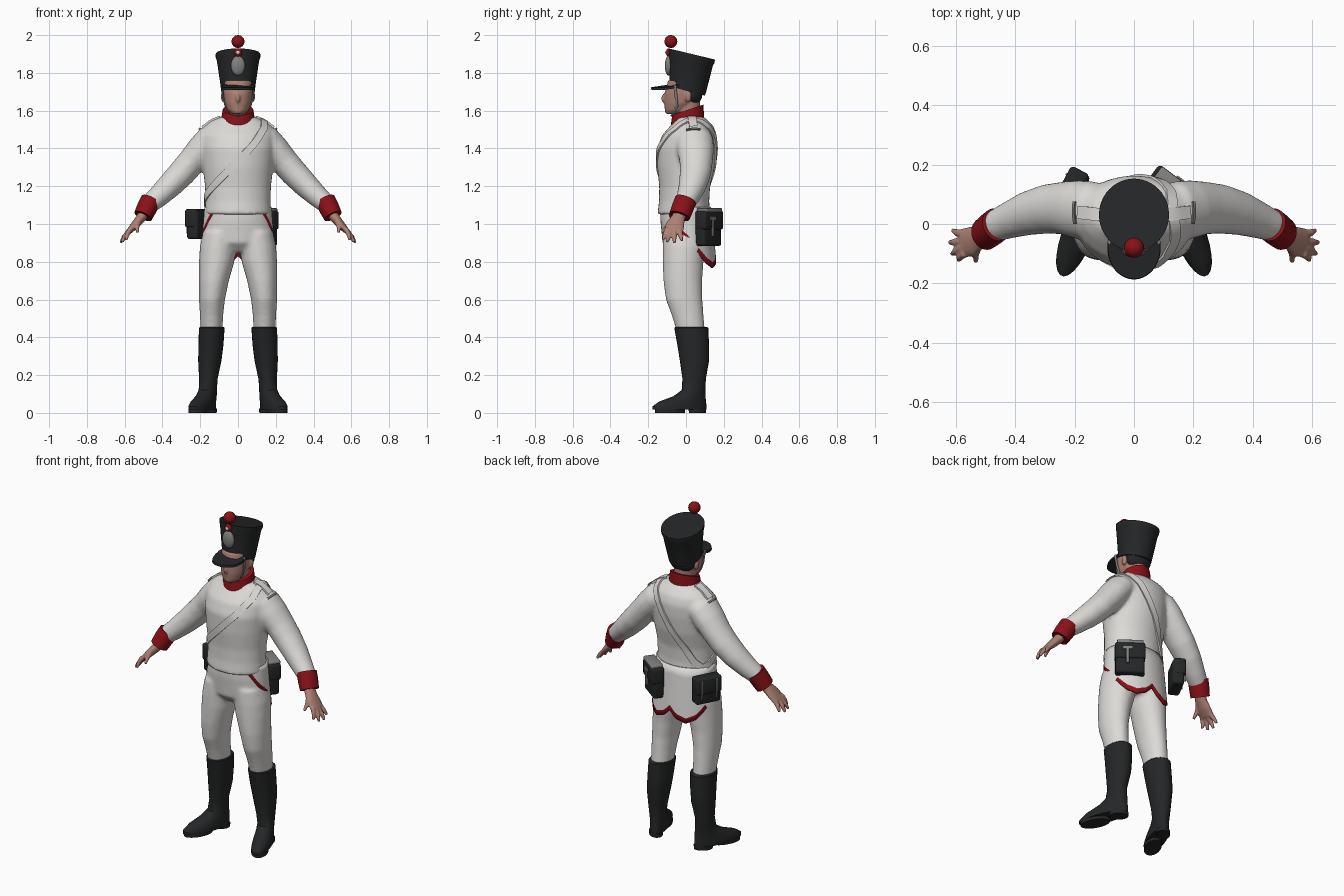
import bpy, bmesh, math
from mathutils import Vector, Matrix

old = bpy.data.objects.get("Cube")
if old:
    bpy.data.objects.remove(old, do_unlink=True)


def material(name, r, g, b):
    m = bpy.data.materials.new(name)
    m.diffuse_color = (r, g, b, 1)
    m.use_nodes = True
    bsdf = next(n for n in m.node_tree.nodes if n.type == 'BSDF_PRINCIPLED')
    bsdf.inputs["Base Color"].default_value = (r, g, b, 1)
    return m


WHITE = material("white cloth", .72, .70, .68)
RED = material("red cloth", .25, .006, .009)
BLACK = material("black leather", .018, .019, .02)
SKIN = material("skin", .42, .22, .175)
GREY = material("grey metal", .22, .22, .215)
made = []


def loft(bm, rings, n=24, s=1, flat=True):
    """Rings are x, y, z, radius a, radius b and an optional slope of z along y."""
    centres = [Vector((s * r[0], r[1], r[2])) for r in rings]
    loops = []
    for i, r in enumerate(rings):
        t = Vector((0, 0, 1)) if flat else (
            centres[min(i + 1, len(rings) - 1)] - centres[max(i - 1, 0)]).normalized()
        v = Vector((0, 1, 0))
        v = (v - t * v.dot(t)).normalized()
        u = v.cross(t)
        slope = r[5] if len(r) > 5 else 0
        loop = []
        for k in range(n):
            a = math.tau * k / n
            off = u * r[3] * math.cos(a) + v * r[4] * math.sin(a)
            off.z += slope * off.y
            loop.append(bm.verts.new(centres[i] + off))
        loops.append(loop)
    for a, b in zip(loops, loops[1:]):
        for k in range(n):
            bm.faces.new((a[k], a[(k + 1) % n], b[(k + 1) % n], b[k]))
    bm.faces.new(loops[0])
    bm.faces.new(loops[-1])


def ball(bm, centre, radii):
    m = Matrix.Translation(centre) @ Matrix.Diagonal((*radii, 1))
    bmesh.ops.create_uvsphere(bm, u_segments=24, v_segments=14, radius=1, matrix=m)


def finish(name, bm, *mats, voxel=0, subdiv=0):
    bmesh.ops.recalc_face_normals(bm, faces=bm.faces)
    me = bpy.data.meshes.new(name)
    bm.to_mesh(me)
    bm.free()
    for m in mats:
        me.materials.append(m)
    ob = bpy.data.objects.new(name, me)
    bpy.context.collection.objects.link(ob)
    if voxel:
        mod = ob.modifiers.new("merge", 'REMESH')
        mod.mode, mod.voxel_size, mod.use_smooth_shade = 'VOXEL', voxel, True
        mod = ob.modifiers.new("soften", 'SMOOTH')
        mod.factor, mod.iterations = .5, 5
    if subdiv:
        ob.modifiers.new("round", 'SUBSURF').levels = subdiv
        ob.modifiers["round"].render_levels = subdiv
    made.append(ob)
    return ob


def solid(name, mat, rings, **kw):
    bm = bmesh.new()
    loft(bm, rings, kw.pop("n", 32), kw.pop("s", 1), kw.pop("flat", True))
    return finish(name, bm, mat, **kw)


def blob(name, mat, centre, radii):
    bm = bmesh.new()
    ball(bm, centre, radii)
    return finish(name, bm, mat)


# Coat: torso and both sleeves merged
bm = bmesh.new()
loft(bm, [(0, -.012, 1.05, .177, .14), (0, -.01, 1.12, .173, .133), (0, -.007, 1.2, .175, .135),
          (0, 0, 1.3, .187, .152), (0, .005, 1.4, .197, .158), (0, .018, 1.47, .197, .145),
          (0, .03, 1.515, .18, .117), (0, .03, 1.545, .145, .09), (0, .015, 1.57, .08, .075)], 32)
for s in (1, -1):
    loft(bm, [(.1, .04, 1.46, .075, .09), (.15, .045, 1.44, .082, .1), (.193, .05, 1.392, .08, .098),
              (.245, .054, 1.33, .075, .088), (.297, .05, 1.27, .073, .083),
              (.361, .035, 1.204, .067, .074), (.423, .012, 1.145, .058, .062),
              (.475, -.01, 1.10, .05, .052)], 24, s, False)
coat = finish("coat", bm, WHITE, voxel=.011)

# Trousers: hips and both legs merged
bm = bmesh.new()
loft(bm, [(0, -.01, .85, .06, .07), (0, -.01, .9, .165, .115), (0, -.008, .96, .187, .122),
          (0, -.01, 1.02, .18, .126), (0, -.01, 1.1, .165, .125)], 32)
for s in (1, -1):
    loft(bm, [(.14, .028, .42, .057, .074), (.14, .008, .52, .062, .085), (.138, -.01, .6, .069, .097),
              (.128, -.017, .7, .08, .103), (.113, -.015, .8, .094, .108),
              (.104, -.01, .88, .098, .113), (.095, -.008, .96, .09, .112)], 24, s)
finish("trousers", bm, WHITE, voxel=.011)

# Coat tails with a red border along the hem
HEM = [(0, .83), (.2, .79), (.5, .768), (.8, .79), (1.1, .84), (1.5, .91), (1.9, .965), (2.3, 1.05)]


def hem(a):
    for (a0, z0), (a1, z1) in zip(HEM, HEM[1:]):
        if a <= a1:
            return z0 + (z1 - z0) * (a - a0) / (a1 - a0)
    return HEM[-1][1]


bm = bmesh.new()
grid = []
for i in range(65):
    th = 2.3 * (i / 32 - 1)
    low = hem(abs(th))
    column = []
    for j in range(7):
        z = low if j == 6 else 1.09 + (low + .03 - 1.09) * j / 5
        f = (1.08 - z) / .31
        column.append(bm.verts.new(((.178 + .024 * f) * math.sin(th),
                                    (.134 + .03 * f) * math.cos(th), z)))
    grid.append(column)
for a, b in zip(grid, grid[1:]):
    for j in range(6):
        bm.faces.new((a[j], b[j], b[j + 1], a[j + 1])).material_index = int(j == 5)
tails = finish("coat_tails", bm, WHITE, RED)
tails.modifiers.new("thickness", 'SOLIDIFY').thickness = .01

# Boots, cuffs and hands
for s, side in ((1, "left"), (-1, "right")):
    bm = bmesh.new()
    loft(bm, [(.138, .028, .455, .062, .084), (.139, .028, .45, .068, .09), (.143, .038, .36, .066, .084),
              (.149, .045, .28, .062, .078), (.157, .043, .18, .049, .062), (.16, .04, .12, .047, .063),
              (.162, .018, .088, .05, .085), (.164, -.018, .06, .054, .124),
              (.165, -.034, .035, .056, .143), (.165, -.034, .018, .055, .142)], 24, s)
    loft(bm, [(.165, -.085, .022, .05, .08), (.165, -.085, 0, .05, .08)], 24, s)
    loft(bm, [(.165, .06, .022, .045, .046), (.165, .06, 0, .043, .045)], 24, s)
    for v in bm.verts:  # toes turn outwards
        v.co.x -= s * (v.co.y - .04) * .33 * max(0, min(1, (.16 - v.co.z) / .08))
    finish(side + "_boot", bm, BLACK)

    solid(side + "_cuff", RED, [(.462, -.002, 1.126, .054, .058), (.482, -.018, 1.085, .054, .058),
                                (.503, -.034, 1.042, .05, .056)], s=s, flat=False)

    bm = bmesh.new()
    loft(bm, [(.485, -.02, 1.075, .03, .034), (.515, -.042, 1.03, .026, .037),
              (.545, -.058, .995, .022, .05), (.578, -.065, .96, .015, .05)], 20, s, False)
    fingers = [((.57, -.10, .975), (.592, -.122, .915)), ((.577, -.08, .965), (.614, -.102, .903)),
               ((.577, -.06, .962), (.622, -.062, .9)), ((.57, -.036, .967), (.612, -.022, .912)),
               ((.525, -.075, 1.015), (.533, -.128, .955))]
    for base, tip in fingers:
        mid = [(a + b) / 2 for a, b in zip(base, tip)]
        mid[0] += .005
        loft(bm, [(*base, .014, .014), (*mid, .0125, .0125), (*tip, .008, .008)], 12, s, False)
    finish(side + "_hand", bm, SKIN, voxel=.005)

# Head, hair, collar and chin strap
bm = bmesh.new()
loft(bm, [(0, .012, 1.52, .06, .062), (0, .01, 1.68, .06, .065)])
loft(bm, [(0, -.07, 1.582, .03, .035), (0, -.05, 1.602, .055, .062), (0, -.03, 1.64, .072, .086),
          (0, -.02, 1.69, .08, .094), (0, -.01, 1.76, .08, .085)], 32)
ball(bm, (0, -.112, 1.665), (.013, .02, .027))
ball(bm, (0, -.098, 1.597), (.024, .014, .014))
for s in (1, -1):
    ball(bm, (s * .08, .012, 1.675), (.011, .018, .03))
finish("head", bm, SKIN, voxel=.006)
blob("hair", BLACK, (0, .035, 1.69), (.08, .052, .062))
solid("collar", RED, [(0, .008, 1.535, .09, .088, .3), (0, .008, 1.57, .087, .086, .32),
                      (0, .01, 1.605, .081, .082, .33)])
for s, side in ((1, "left"), (-1, "right")):
    solid(side + "_chin_strap", GREY,
          [(.084, -.06, 1.735, .005, .008), (.079, -.052, 1.67, .005, .008),
           (.066, -.048, 1.625, .005, .008), (.035, -.065, 1.584, .005, .008),
           (0, -.075, 1.574, .005, .008)], s=s, n=10, flat=False)

# Tall cap with peak, plate, cockade and pompom
solid("cap", BLACK, [(0, .004, 1.705, .09, .096, -.26), (0, .01, 1.73, .092, .098, -.26),
                     (0, .026, 1.865, .112, .116, -.24), (0, .03, 1.882, .118, .121, -.24),
                     (0, .031, 1.9, .118, .122, -.24)], n=48)
bm = bmesh.new()
loft(bm, [(0, -.08, 1.733, .09, .107, .2), (0, -.08, 1.745, .088, .105, .2)], 40)
bmesh.ops.inset_individual(bm, faces=[f for f in bm.faces if len(f.verts) > 4], thickness=.03)
for v in bm.verts:
    v.co.z -= 2.2 * v.co.x ** 2
finish("cap_peak", bm, BLACK)
blob("cap_plate", GREY, (0, -.092, 1.838), (.038, .02, .052))
blob("cockade", RED, (0, -.092, 1.908), (.022, .014, .022))
blob("cockade_centre", WHITE, (0, -.105, 1.908), (.01, .005, .01))
blob("pompom", RED, (0, -.08, 1.966), (.034, .034, .034))

# Straps lie on the coat surface
bpy.context.view_layer.update()
surface = coat.evaluated_get(bpy.context.evaluated_depsgraph_get())


def strap(name, mat, points, half, lift=.007):
    points = [Vector(p) for p in points]
    guide = [a.lerp(b, k / 5) for a, b in zip(points, points[1:]) for k in range(5)] + [points[-1]]
    hits = [surface.closest_point_on_mesh(p)[1:3] for p in guide]
    bm = bmesh.new()
    last = None
    for i, (loc, nor) in enumerate(hits):
        t = hits[min(i + 1, len(hits) - 1)][0] - hits[max(i - 1, 0)][0]
        w = t.cross(nor).normalized() * half
        row = [bm.verts.new(loc + d * w + nor * h)
               for d, h in ((-1, -.008), (-1, lift), (1, lift), (1, -.008))]
        for k in range(4):
            if last:
                bm.faces.new((last[k], last[(k + 1) % 4], row[(k + 1) % 4], row[k]))
        last = row
    return finish(name, bm, mat)


strap("cross_belt", WHITE, [
    (.14, .04, 1.58), (.14, -.06, 1.51), (.09, -.13, 1.43), (.037, -.17, 1.37), (-.05, -.17, 1.285),
    (-.12, -.13, 1.22), (-.175, -.06, 1.155), (-.19, .02, 1.11), (-.18, .08, 1.09),
    (-.14, .13, 1.13), (-.06, .16, 1.24), (.02, .18, 1.36), (.09, .17, 1.47),
    (.13, .12, 1.53), (.14, .04, 1.58)], .019)
for s, side in ((1, "left"), (-1, "right")):
    strap(side + "_shoulder_strap", WHITE, [(s * .1, .03, 1.58), (s * .2, .04, 1.53)], .022, .009)
    strap(side + "_shoulder_trim", GREY, [(s * .2, 0, 1.5), (s * .2, .075, 1.5)], .005, .008)


# Pouches: each is a box with a flap and fittings, turned to follow the hip
def pouch(name, centre, turn, parts):
    rot = Matrix.Rotation(turn, 4, 'Z')
    for part, mat, offset, size, bevel in parts:
        bm = bmesh.new()
        m = Matrix.Translation(centre) @ rot @ Matrix.Translation(offset) @ Matrix.Diagonal((*size, 1))
        bmesh.ops.create_cube(bm, size=1, matrix=m)
        bmesh.ops.bevel(bm, geom=bm.edges[:], offset=bevel, segments=3, affect='EDGES', profile=.5)
        finish(name + part, bm, mat)


pouch("right_pouch", (-.21, .108, 1.0), 1.08, [
    ("_body", BLACK, (0, 0, -.005), (.15, .066, .15), .014),
    ("_flap", BLACK, (0, .008, .03), (.158, .07, .1), .014)] + [
    ("_band_%d" % (i + 1), GREY, (x, .04, .01), (.009, .012, .12), .003)
    for i, x in enumerate((-.045, .045))])
pouch("left_pouch", (.128, .118, .985), -.64, [
    ("_body", BLACK, (0, 0, -.012), (.16, .066, .18), .014),
    ("_flap", BLACK, (0, .006, .035), (.168, .072, .1), .014),
    ("_top_band", GREY, (0, .008, .088), (.145, .066, .022), .006),
    ("_buckle", GREY, (.015, .043, .045), (.055, .01, .018), .003),
    ("_strap", GREY, (.015, .042, .0), (.018, .012, .1), .003)])

# Smooth shading with crisp edges
bpy.ops.object.select_all(action='DESELECT')
for ob in made:
    ob.select_set(True)
bpy.context.view_layer.objects.active = coat
bpy.ops.object.shade_smooth_by_angle(angle=math.radians(40))
